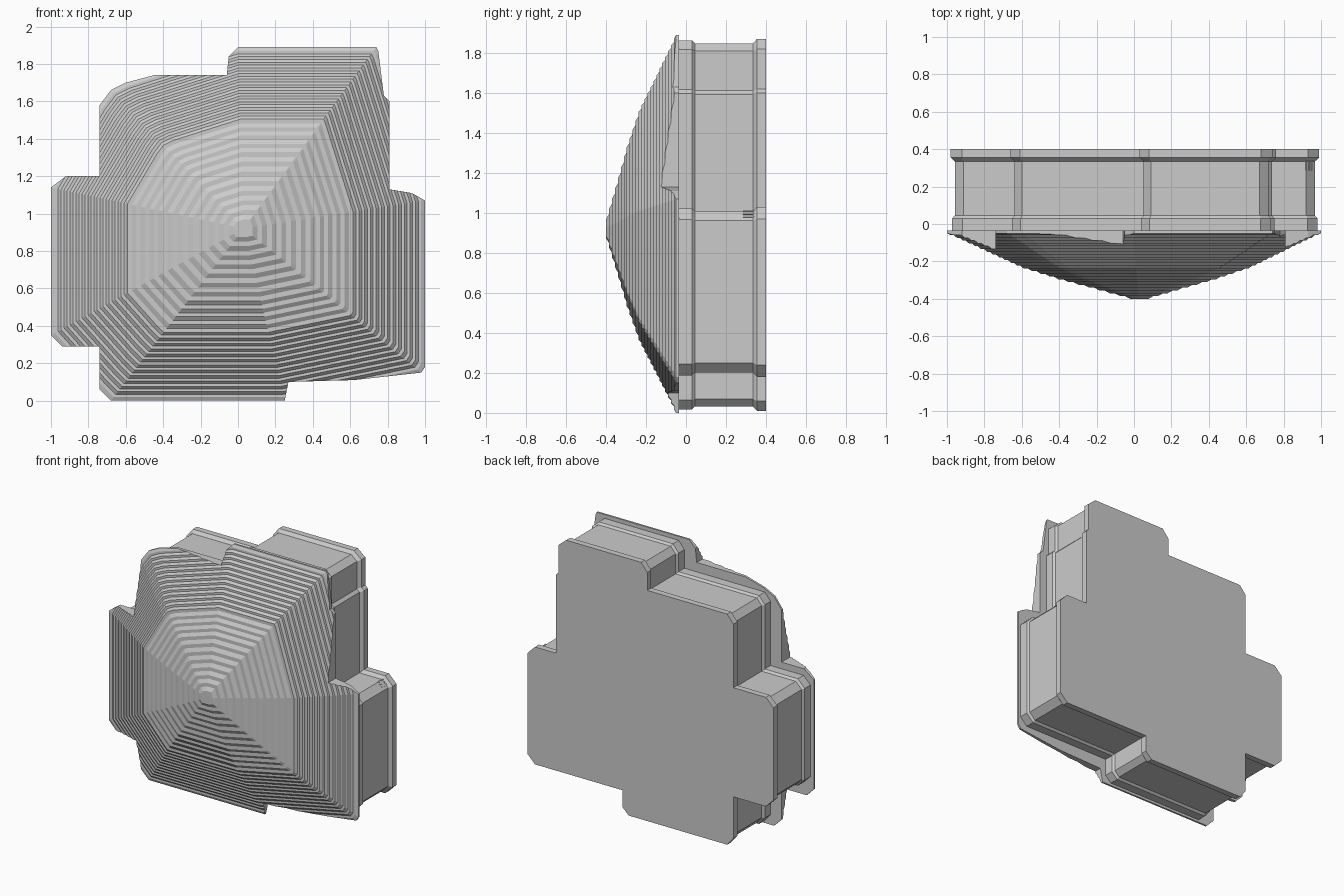
import bpy, bmesh
from mathutils import Vector
from mathutils.geometry import convex_hull_2d

if "Cube" in bpy.data.objects:
    bpy.data.objects.remove(bpy.data.objects["Cube"])


def loft(name, rings):
    """Join (y, [(x, z), ...]) rings of equal length into a capped solid."""
    bm = bmesh.new()
    loops = [[bm.verts.new((x, y, z)) for x, z in pts] for y, pts in rings]
    n = len(loops[0])
    for a, b in zip(loops, loops[1:]):
        for i in range(n):
            j = (i + 1) % n
            bm.faces.new((a[i], a[j], b[j], b[i]))
    bm.faces.new(loops[0])
    bm.faces.new(loops[-1])
    bmesh.ops.recalc_face_normals(bm, faces=bm.faces)
    me = bpy.data.meshes.new(name)
    bm.to_mesh(me)
    bm.free()
    ob = bpy.data.objects.new(name, me)
    bpy.context.collection.objects.link(ob)
    return ob


def inset(pts, d):
    """Mitred inward offset of a counter-clockwise outline."""
    out = []
    for i, p in enumerate(pts):
        a, p, b = Vector(pts[i - 1]), Vector(p), Vector(pts[(i + 1) % len(pts)])
        e, f = (p - a).normalized(), (b - p).normalized()
        n1, n2 = Vector((-e.y, e.x)), Vector((-f.y, f.x))
        out.append(tuple(p + (n1 + n2) * d / (1 + n1.dot(n2))))
    return out


# Body: stepped outline with a narrow waist between front lip and back flange
back = [(-.61, .01), (.18, .01), (.23, .06), (.23, .18), (.93, .18), (.99, .24),
        (.99, .97), (.93, 1.03), (.76, 1.03), (.76, 1.60), (.74, 1.62), (.74, 1.82),
        (.68, 1.87), (.08, 1.87), (.03, 1.81), (.03, 1.68), (-.61, 1.68), (-.66, 1.62),
        (-.66, 1.16), (-.92, 1.16), (-.98, 1.10), (-.98, .43), (-.92, .37),
        (-.66, .37), (-.66, .07)]
loft("body", [(y, inset(back, d)) for y, d in
              [(-.038, .008), (.03, .008), (.045, .022), (.335, .022), (.355, 0), (.40, 0)]])

# Front face: terraced pyramid over the hull of the front outline
front = [(-.68, 0), (.25, 0), (.27, .10), (.62, .11), (.98, .15), (1, .18), (1, 1.07),
         (.93, 1.11), (.81, 1.13), (.81, 1.60), (.78, 1.63), (.75, 1.87), (.74, 1.89),
         (0, 1.89), (-.05, 1.84), (-.06, 1.74), (-.45, 1.74), (-.60, 1.70), (-.68, 1.66),
         (-.74, 1.58), (-.74, 1.20), (-.92, 1.20), (-1, 1.14), (-1, .35), (-.94, .29),
         (-.74, .29), (-.74, .06)]
hull = [Vector(front[i]) for i in convex_hull_2d([Vector(p) for p in front])]
peak = Vector((.03, .92))
profile = [(-.045, 0), (-.14, .2), (-.235, .4), (-.30, .6), (-.355, .8), (-.40, .96)]


def inward(y):
    """Fraction of the way from rim to peak at depth y."""
    for (y0, t0), (y1, t1) in zip(profile, profile[1:]):
        if y >= y1:
            return t0 + (t1 - t0) * (y - y0) / (y1 - y0)
    return profile[-1][1]


def ring(t):
    return [tuple(peak + (p - peak) * (1.01 - t)) for p in hull]


steps = 24
dy = (.40 - .045) / steps
rings = [(-.03, ring(0)), (-.045, ring(0))]
for k in range(steps):
    y0, y1 = -.045 - k * dy, -.045 - (k + 1) * dy
    t0, t1 = inward(y0), inward(y1)
    if k:
        rings.append((y0, ring(t0 + (t1 - t0) * .5)))   # tread
    rings.append((y1, ring(t1)))                        # sloped riser
face = loft("terraced_front", rings)

# Trim the pyramid to the stepped front outline
cutter = loft("outline_cutter", [(-.6, front), (-.036, front)])
mod = face.modifiers.new("trim", 'BOOLEAN')
mod.operation, mod.solver, mod.object = 'INTERSECT', 'EXACT', cutter
bpy.context.view_layer.objects.active = face
face.select_set(True)
bpy.ops.object.modifier_apply(modifier=mod.name)
bpy.data.objects.remove(cutter)

# Small grip ridges on the right shoulder
for i in range(3):
    x, z = .922 + i * .014, 1.012 - i * .014
    loft(f"grip_ridge_{i + 1}", [(y, [(x - .012, z - .012), (x - .007, z - .017),
                                      (x + .006, z - .004), (x + .001, z + .001)])
                                 for y in (.285, .345)])
